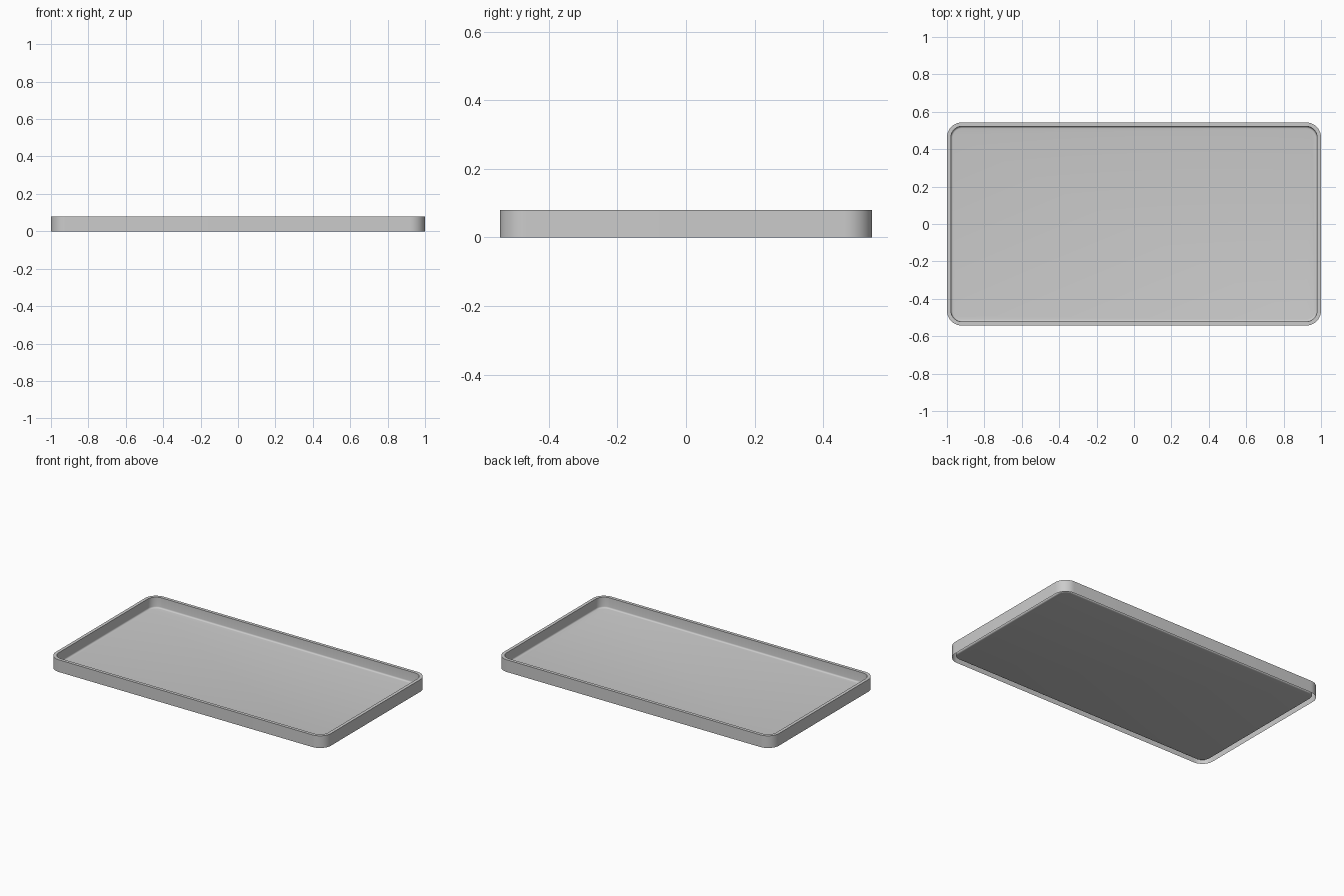
import bpy, bmesh, math

if "Cube" in bpy.data.objects:
    bpy.data.objects.remove(bpy.data.objects["Cube"])

HX, HY, R, SEG = 1.0, 0.543, 0.08, 12


def rounded_loop(bm, inset, z):
    """Ring of vertices around a rounded rectangle, inset from the outline."""
    r = R - inset
    ring = []
    for k, (sx, sy) in enumerate([(1, 1), (-1, 1), (-1, -1), (1, -1)]):
        for i in range(SEG + 1):
            a = math.pi / 2 * (k + i / SEG)
            ring.append(bm.verts.new((sx * (HX - R) + r * math.cos(a),
                                      sy * (HY - R) + r * math.sin(a), z)))
    return ring


# Wall section: outer skirt, rim, inner wall
profile = [(0.0, 0.0), (0.0, 0.08), (0.021, 0.08), (0.022, 0.02)]
# Small fillet from the inner wall into the floor
for i in range(1, 5):
    a = math.pi / 2 * i / 4
    profile.append((0.032 - 0.01 * math.cos(a), 0.02 - 0.01 * math.sin(a)))

bm = bmesh.new()
rings = [rounded_loop(bm, d, z) for d, z in profile]
for lo, hi in zip(rings, rings[1:]):
    n = len(lo)
    for i in range(n):
        j = (i + 1) % n
        bm.faces.new((lo[i], lo[j], hi[j], hi[i]))

# Tray floor
bm.faces.new(rings[-1])

mesh = bpy.data.meshes.new("tray")
bm.to_mesh(mesh)
bm.free()
tray = bpy.data.objects.new("tray", mesh)
bpy.context.collection.objects.link(tray)
bpy.context.view_layer.objects.active = tray
tray.select_set(True)
bpy.ops.object.shade_smooth_by_angle(angle=math.radians(35))
